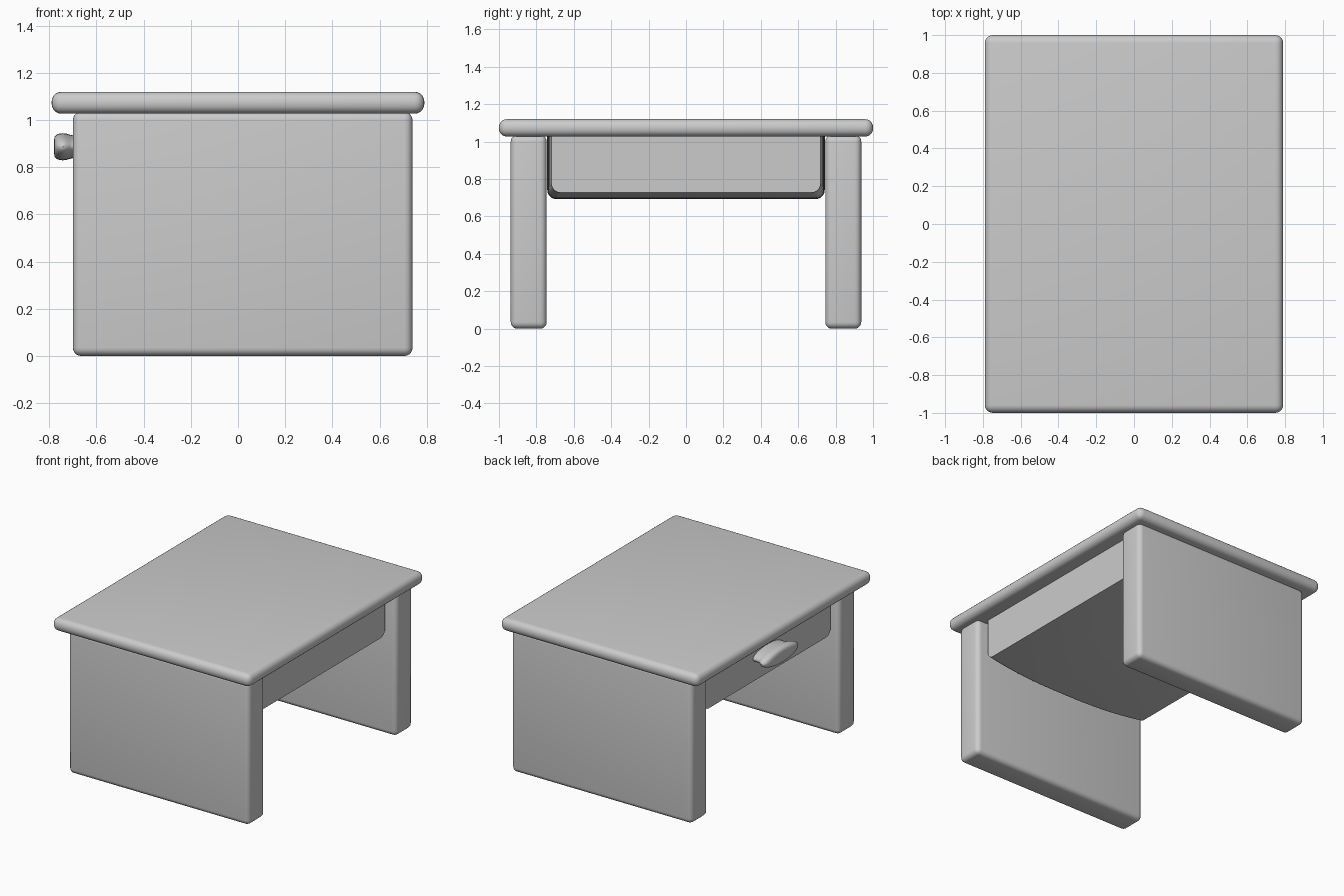
import bpy, bmesh
from math import cos, sin, pi, radians

if "Cube" in bpy.data.objects:
    bpy.data.objects.remove(bpy.data.objects["Cube"])


def finish(obj, angle=40):
    bpy.ops.object.select_all(action='DESELECT')
    obj.select_set(True)
    bpy.context.view_layer.objects.active = obj
    bpy.ops.object.shade_smooth_by_angle(angle=radians(angle))


def rounded_box(name, lo, hi, radius):
    mesh = bpy.data.meshes.new(name)
    bm = bmesh.new()
    bmesh.ops.create_cube(bm, size=1)
    for v in bm.verts:
        v.co = [(a + b) / 2 + c * (b - a) for a, b, c in zip(lo, hi, v.co)]
    bmesh.ops.bevel(bm, geom=bm.edges[:], offset=radius, segments=5,
                    profile=0.5, affect='EDGES')
    bm.to_mesh(mesh)
    bm.free()
    obj = bpy.data.objects.new(name, mesh)
    bpy.context.collection.objects.link(obj)
    finish(obj, 60)
    return obj


def loft(name, sections):
    """Skin a list of closed point rings and cap both ends."""
    mesh = bpy.data.meshes.new(name)
    bm = bmesh.new()
    rings = [[bm.verts.new(p) for p in ring] for ring in sections]
    n = len(rings[0])
    for a, b in zip(rings, rings[1:]):
        for i in range(n):
            j = (i + 1) % n
            bm.faces.new((a[i], a[j], b[j], b[i]))
    bm.faces.new(rings[0])
    bm.faces.new(rings[-1])
    bmesh.ops.recalc_face_normals(bm, faces=bm.faces[:])
    bm.to_mesh(mesh)
    bm.free()
    obj = bpy.data.objects.new(name, mesh)
    bpy.context.collection.objects.link(obj)
    finish(obj)
    return obj


def drawer_ring(x, half, bottom, top=1.03, r=0.05, steps=6):
    """Cross-section with rounded lower corners."""
    pts = [(x, half, top)]
    for i in range(steps + 1):
        a = pi / 2 * i / steps
        pts.append((x, half - r + r * cos(a), bottom + r - r * sin(a)))
    return pts + [(px, -py, pz) for px, py, pz in reversed(pts)]


def oval_ring(x, scale, n=40):
    return [(x, 0.2 * scale * cos(2 * pi * i / n),
             0.887 + 0.0575 * scale * sin(2 * pi * i / n)) for i in range(n)]


# Table top
rounded_box("table_top", (-0.79, -1, 1.027), (0.79, 1, 1.12), 0.042)

# Solid side panels
for name, s in (("front_side_panel", -1), ("back_side_panel", 1)):
    y0, y1 = sorted((s * 0.745, s * 0.937))
    rounded_box(name, (-0.70, y0, 0), (0.74, y1, 1.035), 0.035)

# Drawer, swelling slightly between its flat end faces
sections = []
for i in range(17):
    t = -1 + i / 8
    swell = 1 - abs(t) ** 2.5
    sections.append(drawer_ring(0.01 + 0.66 * t, 0.72 + 0.022 * swell,
                                0.727 - 0.035 * swell))
loft("drawer", sections)

# Oval drawer handle
profile = [(-0.64, 0.82), (-0.70, 0.84), (-0.715, 0.9), (-0.728, 0.97),
           (-0.743, 1.0), (-0.758, 0.97), (-0.77, 0.88), (-0.777, 0.74),
           (-0.78, 0.5)]
loft("drawer_handle", [oval_ring(x, s) for x, s in profile])
